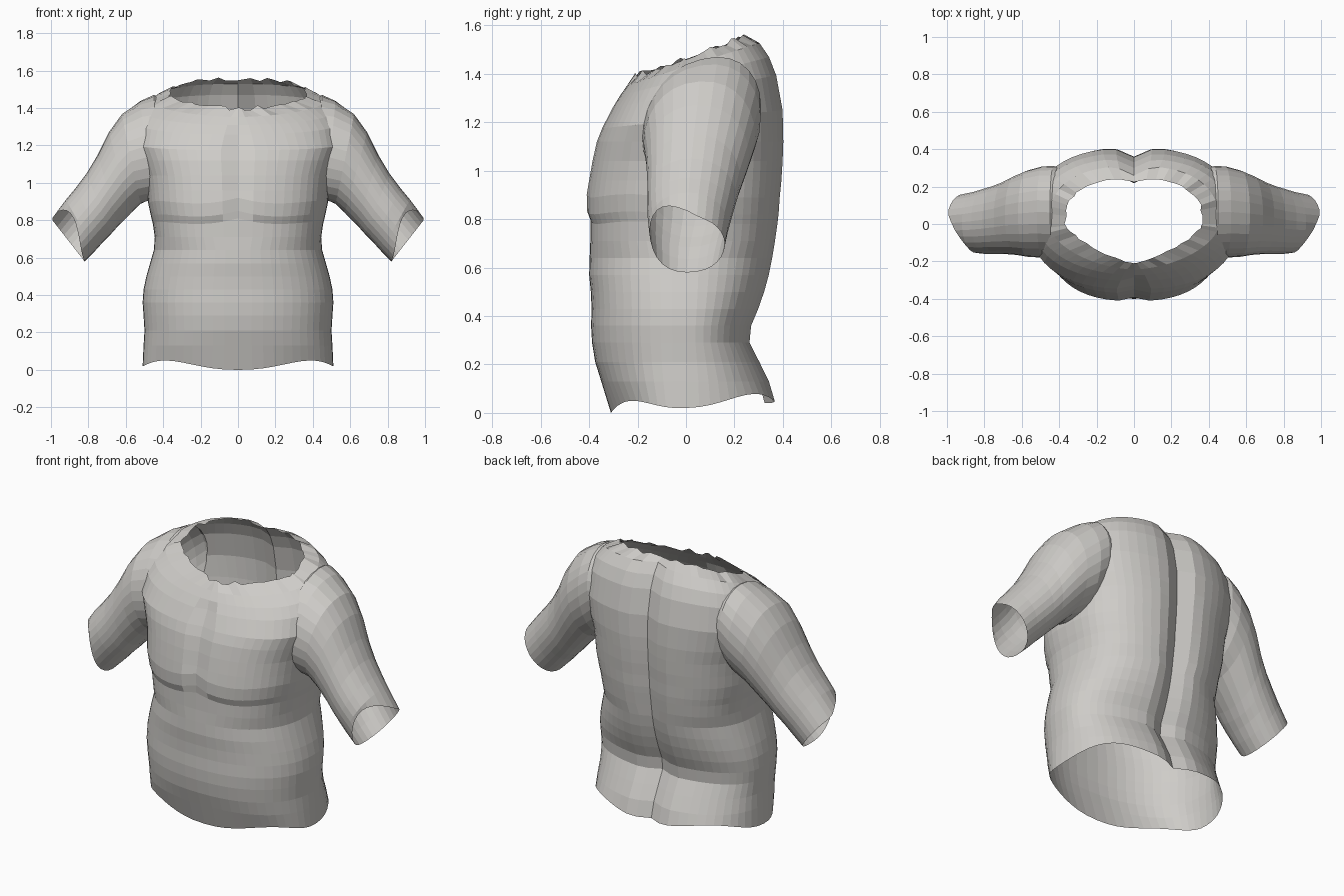
import bpy, bmesh, random
from math import sin, cos, pi, copysign

random.seed(4)
cube = bpy.data.objects.get("Cube")
if cube:
    bpy.data.objects.remove(cube, do_unlink=True)


def make_material(name, colour):
    mat = bpy.data.materials.new(name)
    mat.use_nodes = True
    mat.diffuse_color = colour
    mat.node_tree.nodes["Principled BSDF"].inputs["Base Color"].default_value = colour
    return mat


skin = make_material("warm light grey", (0.62, 0.605, 0.58, 1))
cap_marker = make_material("temporary cap", (0, 0, 0, 1))


def loft(name, rings):
    """Join rings of points into a solid; the end caps get slot 1."""
    bm = bmesh.new()
    loops = [[bm.verts.new(p) for p in ring] for ring in rings]
    n = len(rings[0])
    for low, high in zip(loops, loops[1:]):
        for i in range(n):
            j = (i + 1) % n
            bm.faces.new((low[i], low[j], high[j], high[i]))
    for loop in (loops[0], loops[-1]):
        centre = bm.verts.new([sum(v.co[k] for v in loop) / n for k in range(3)])
        for i in range(n):
            bm.faces.new((loop[i], loop[(i + 1) % n], centre)).material_index = 1
    bmesh.ops.recalc_face_normals(bm, faces=bm.faces)
    mesh = bpy.data.meshes.new(name)
    bm.to_mesh(mesh)
    bm.free()
    mesh.materials.append(skin)
    mesh.materials.append(cap_marker)
    obj = bpy.data.objects.new(name, mesh)
    bpy.context.collection.objects.link(obj)
    return obj


def power(value, exponent):
    return copysign(abs(value) ** exponent, value)


# Torso rows: height, half width, front y, back y
TORSO = [
    (0.03, 0.51, -0.31, 0.375), (0.13, 0.505, -0.35, 0.35),
    (0.21, 0.50, -0.375, 0.31), (0.29, 0.505, -0.388, 0.268),
    (0.36, 0.51, -0.392, 0.275), (0.43, 0.505, -0.39, 0.305),
    (0.50, 0.49, -0.393, 0.33), (0.57, 0.47, -0.40, 0.35),
    (0.64, 0.45, -0.398, 0.365), (0.71, 0.445, -0.395, 0.375),
    (0.78, 0.455, -0.395, 0.385), (0.82, 0.465, -0.41, 0.39),
    (0.89, 0.48, -0.412, 0.395), (0.96, 0.485, -0.402, 0.402),
    (1.04, 0.495, -0.388, 0.407), (1.12, 0.52, -0.37, 0.41),
]
# Shoulder rows also have: slope toward the back, roundness of the front half
SHOULDERS = [
    (1.21, 0.55, -0.348, 0.407, 0.1, 0.82), (1.32, 0.54, -0.305, 0.38, 0.2, 0.92),
    (1.38, 0.51, -0.273, 0.35, 0.26, 1.0), (1.43, 0.455, -0.243, 0.31, 0.32, 1.15),
    (1.468, 0.37, -0.21, 0.245, 0.36, 1.5),
]
SIDES = 56


def torso_ring(z, width, front, back, slope=0, roundness=0.8):
    hem, neck = z < 0.1, z > 1.45
    if z < 0.7:
        roundness = 0.88
    points = []
    for i in range(SIDES):
        a = 2 * pi * i / SIDES
        rear = sin(a) > 0
        p = min(roundness, 0.88 if z < 0.7 else 0.8) if rear else roundness
        x = width * power(cos(a), p)
        y = (back if rear else -front) * power(sin(a), p)
        h = z + slope * y
        # spine groove and chest cleft
        if rear:
            y -= max(0, 1 - abs(x) / 0.13) ** 1.5 * (0.02 if neck else 0.05)
        elif 0.8 < z < 1.35:
            y += max(0, 1 - abs(x) / 0.06) * 0.02
        # rounded lower edge of the chest
        if 0.75 < z < 0.9:
            h += 0.03 * min(1, ((abs(x) - 0.22) / 0.22) ** 2) * max(0, -sin(a))
        if hem:
            h = 0.042 - 0.022 * cos(4 * a) + 0.02 * sin(a)
        if neck:
            # ragged neckline
            x += random.uniform(-0.008, 0.008)
            h += random.uniform(-0.012, 0.012)
        points.append((x, y, h))
    return points


torso = loft("torso", [torso_ring(*row) for row in TORSO + SHOULDERS])

# Arm rows: upper x, z; lower x, z; front y, back y; slope toward the back
ARM = [
    (0.28, 1.28, 0.28, 1.06, -0.12, 0.24, 0.2), (0.37, 1.41, 0.35, 0.98, -0.17, 0.29, 0.25),
    (0.45, 1.445, 0.41, 0.93, -0.185, 0.31, 0.25), (0.52, 1.425, 0.46, 0.905, -0.18, 0.308, 0.16),
    (0.62, 1.365, 0.52, 0.885, -0.175, 0.286, 0.06), (0.69, 1.27, 0.57, 0.84, -0.165, 0.26, 0.02),
    (0.75, 1.15, 0.64, 0.77, -0.16, 0.226, 0), (0.81, 1.05, 0.68, 0.725, -0.16, 0.206, 0),
    (0.87, 0.97, 0.72, 0.685, -0.16, 0.19, 0), (0.92, 0.91, 0.765, 0.635, -0.155, 0.175, 0),
    (1.0, 0.81, 0.82, 0.58, -0.15, 0.16, 0),
]


def arm_ring(row, side):
    ux, uz, lx, lz, front, back, slope = row
    points = []
    for i in range(28):
        a = 2 * pi * i / 28
        t = (1 + cos(a)) / 2
        y = (front + back) / 2 + (back - front) / 2 * power(sin(a), 0.9)
        # cuff cut back along its upper front edge
        shift = 0.08 * max(0, 0.3 - sin(a)) * t if row is ARM[-1] else 0
        x = lx + (ux - lx) * t - shift
        z = lz + (uz - lz) * t + slope * y + shift
        points.append((side * x, y, z))
    return points


# Join both arms to the torso
bpy.context.view_layer.objects.active = torso
for label, side in (("left_arm", 1), ("right_arm", -1)):
    arm = loft(label, [arm_ring(row, side) for row in ARM])
    union = torso.modifiers.new(label, "BOOLEAN")
    union.operation = "UNION"
    union.solver = "EXACT"
    union.object = arm
    bpy.ops.object.modifier_apply(modifier=union.name)
    bpy.data.objects.remove(arm, do_unlink=True)

# Open the neck, cuffs and hem by removing the caps
bm = bmesh.new()
bm.from_mesh(torso.data)
caps = [f for f in bm.faces if f.material_index == 1]
bmesh.ops.delete(bm, geom=caps, context="FACES")
bm.to_mesh(torso.data)
bm.free()
torso.data.materials.pop(index=1)
bpy.data.materials.remove(cap_marker)
